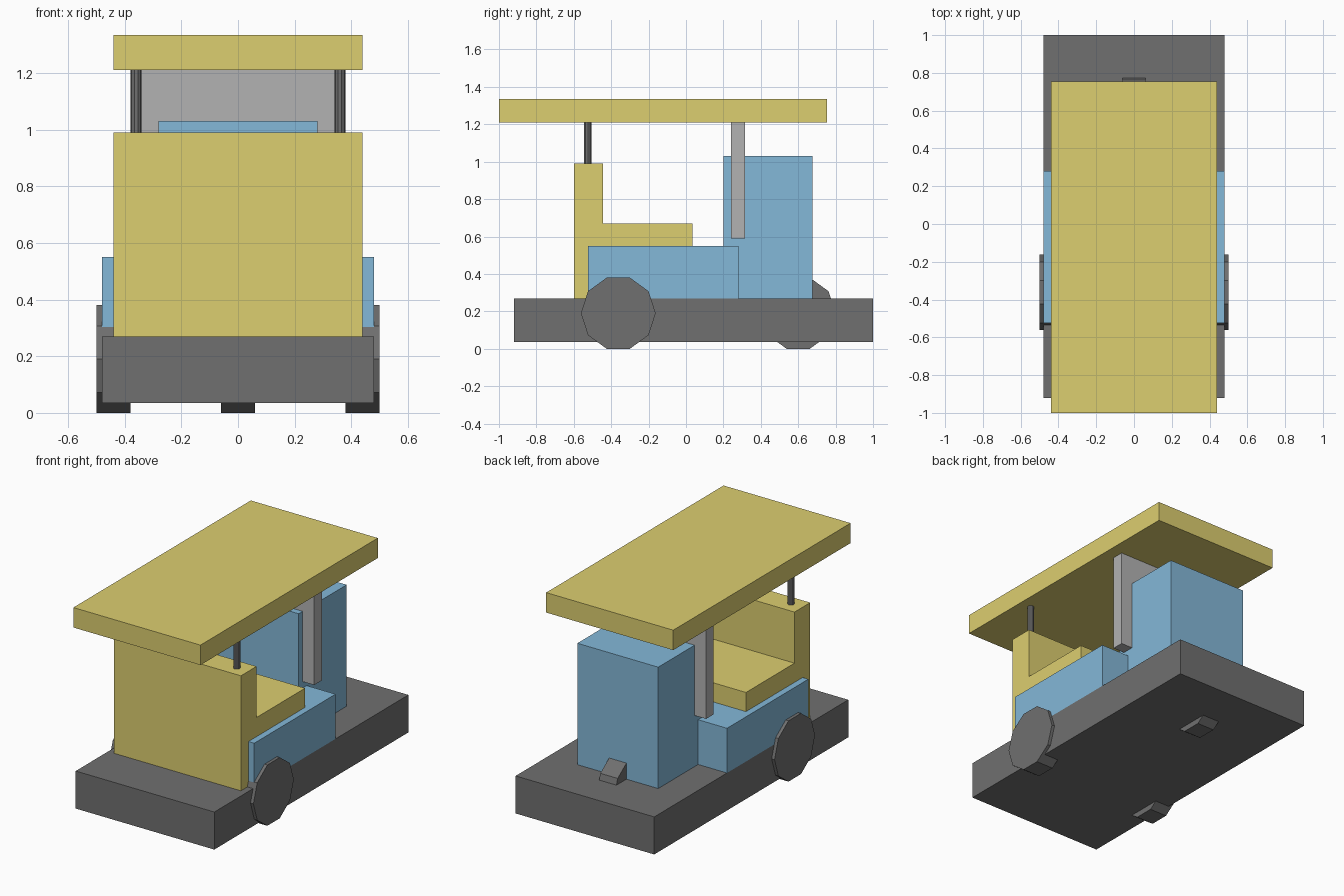
import bpy, bmesh, math
from mathutils import Matrix

if "Cube" in bpy.data.objects:
    bpy.data.objects.remove(bpy.data.objects["Cube"])


def material(name, rgb):
    m = bpy.data.materials.new(name)
    m.diffuse_color = (*rgb, 1)
    m.use_nodes = True
    m.node_tree.nodes["Principled BSDF"].inputs["Base Color"].default_value = m.diffuse_color
    return m


YELLOW = material("yellow", (0.72, 0.62, 0.16))
BLUE = material("blue", (0.23, 0.48, 0.69))
DARK = material("dark_grey", (0.16, 0.16, 0.16))
LIGHT = material("light_grey", (0.45, 0.45, 0.45))


def finish(name, bm, mat):
    bmesh.ops.recalc_face_normals(bm, faces=bm.faces)
    mesh = bpy.data.meshes.new(name)
    bm.to_mesh(mesh)
    bm.free()
    mesh.materials.append(mat)
    obj = bpy.data.objects.new(name, mesh)
    bpy.context.collection.objects.link(obj)
    return obj


def extrude_side(name, profile, half_width, mat):
    """Extrude a (y, z) side profile across the width."""
    bm = bmesh.new()
    face = bm.faces.new([bm.verts.new((-half_width, y, z)) for y, z in profile])
    ext = bmesh.ops.extrude_face_region(bm, geom=[face])
    verts = [v for v in ext["geom"] if isinstance(v, bmesh.types.BMVert)]
    bmesh.ops.translate(bm, verts=verts, vec=(2 * half_width, 0, 0))
    return finish(name, bm, mat)


def box(name, half_width, y0, y1, z0, z1, mat):
    return extrude_side(name, [(y0, z0), (y1, z0), (y1, z1), (y0, z1)], half_width, mat)


def cylinder(name, sides, radius, depth, center, mat, axis="Z"):
    bm = bmesh.new()
    rot = Matrix.Rotation(math.pi / 2, 4, "Y") if axis == "X" else Matrix()
    # spin so that wheel vertices point along y
    spin = Matrix.Rotation(math.pi / 2, 4, "Z")
    bmesh.ops.create_cone(bm, cap_ends=True, segments=sides, radius1=radius,
                          radius2=radius, depth=depth, matrix=rot @ spin)
    # align the first vertex exactly with the y axis
    v = max(bm.verts, key=lambda p: p.co.y)
    if axis == "X":
        fix = Matrix.Rotation(-math.atan2(v.co.z, v.co.y), 4, "X")
        bmesh.ops.transform(bm, matrix=fix, verts=bm.verts)
    bmesh.ops.translate(bm, verts=bm.verts, vec=center)
    return finish(name, bm, mat)


# Flat chassis and overhanging roof
box("chassis", 0.48, -0.92, 1.0, 0.035, 0.27, DARK)
box("roof", 0.44, -1.0, 0.755, 1.21, 1.335, YELLOW)

# Body tub and dashboard
box("body_tub", 0.48, -0.525, 0.28, 0.27, 0.55, BLUE)
box("dashboard", 0.28, 0.2, 0.675, 0.27, 1.03, BLUE)

# L-shaped bench with tall backrest
extrude_side("bench_seat", [(-0.6, 0.27), (-0.445, 0.27), (-0.445, 0.52), (0.035, 0.52),
                            (0.035, 0.67), (-0.445, 0.67), (-0.445, 0.99), (-0.6, 0.99)],
             0.44, YELLOW)

# Windscreen panel
box("windscreen", 0.36, 0.24, 0.315, 0.59, 1.21, LIGHT)

# Roof posts and side wheels
for side, s in (("left", -1), ("right", 1)):
    cylinder(side + "_roof_post", 10, 0.02, 0.24, (s * 0.36, -0.525, 1.09), DARK)
    cylinder(side + "_wheel", 10, 0.2, 0.12, (s * 0.44, -0.362, 0.19), DARK, "X")

# Single centre wheel
cylinder("centre_wheel", 10, 0.2, 0.12, (0, 0.6, 0.19), DARK, "X")
